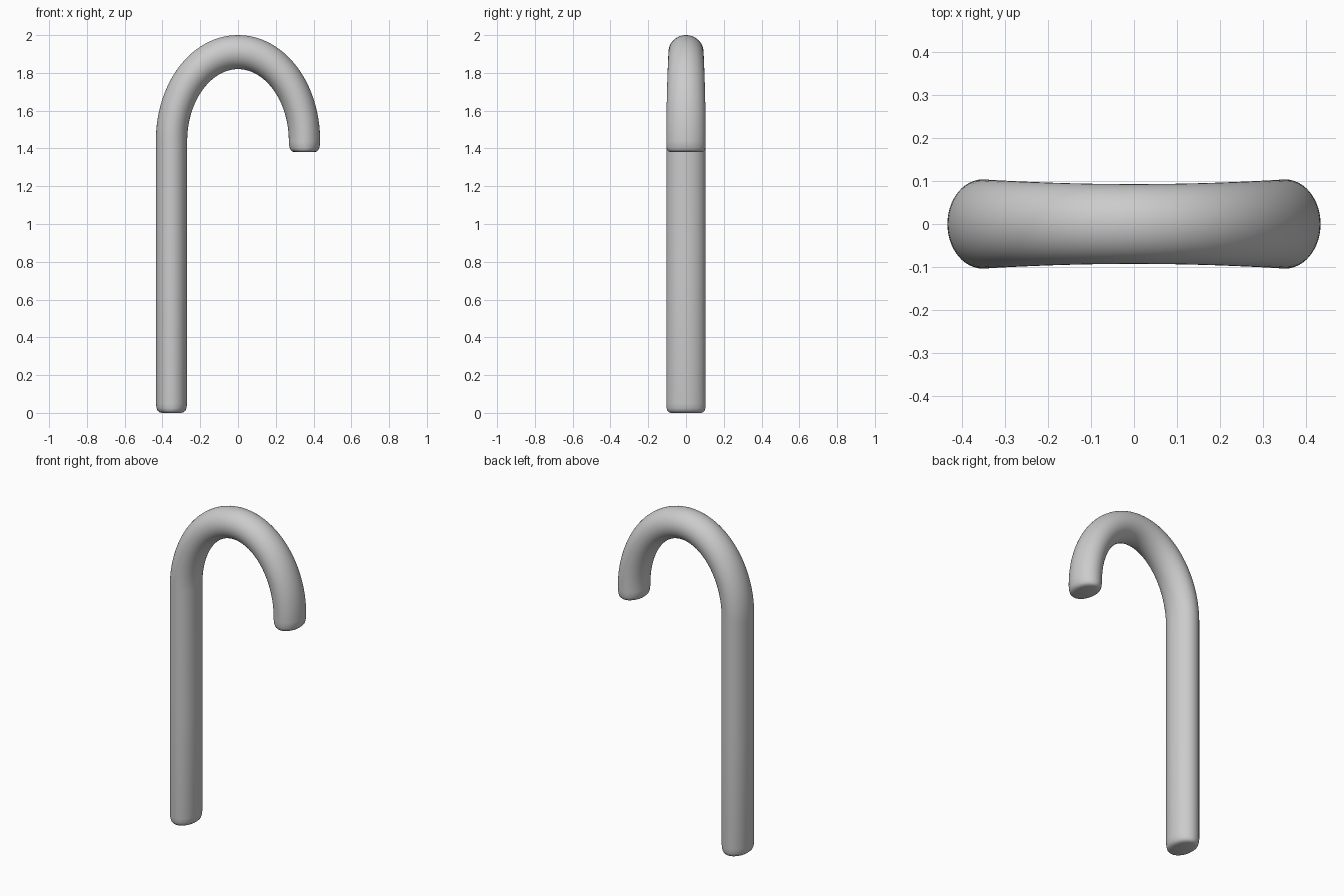
import bpy, bmesh
from math import sin, cos, pi, hypot

if "Cube" in bpy.data.objects:
    bpy.data.objects.remove(bpy.data.objects["Cube"])

SEG = 48
A, B, ZC = 0.352, 0.47, 1.44   # centre line of the hook: half width, height, spring line

# Stations: x, z, normal x, normal z, in-plane radius, depth radius
stations = []
END = [(0.0, 0.62, 0.78), (0.004, 0.78, 0.88), (0.012, 0.89, 0.95), (0.025, 0.95, 0.985), (0.05, 1, 1)]

# Rounded foot and straight shaft
for dz, kx, ky in END:
    stations.append((-A, dz, -1, 0, 0.083 * kx, 0.104 * ky))
stations.append((-A, 0.7, -1, 0, 0.083, 0.104))

# Bent handle
N = 56
for i in range(N + 1):
    t = pi - pi * i / N
    nx, nz = B * cos(t), A * sin(t)
    l = hypot(nx, nz)
    s = sin(t) ** 2
    stations.append((A * cos(t), ZC + B * sin(t), nx / l, nz / l,
                     0.083 + 0.007 * s, 0.104 - 0.011 * s))

# Rounded tip
for dz, kx, ky in reversed(END):
    stations.append((A, 1.38 + dz, 1, 0, 0.083 * kx, 0.104 * ky))

# Sweep the oval section along the stations
bm = bmesh.new()
rings = []
for x, z, nx, nz, r, d in stations:
    ring = []
    for k in range(SEG):
        a = 2 * pi * k / SEG
        ring.append(bm.verts.new((x + nx * r * cos(a), d * sin(a), z + nz * r * cos(a))))
    rings.append(ring)
for p, q in zip(rings, rings[1:]):
    for k in range(SEG):
        j = (k + 1) % SEG
        bm.faces.new((p[k], p[j], q[j], q[k]))
bm.faces.new(rings[0])
bm.faces.new(rings[-1])
bmesh.ops.recalc_face_normals(bm, faces=bm.faces)

mesh = bpy.data.meshes.new("cane")
bm.to_mesh(mesh)
bm.free()
cane = bpy.data.objects.new("cane", mesh)
bpy.context.collection.objects.link(cane)
bpy.context.view_layer.objects.active = cane
cane.select_set(True)
bpy.ops.object.shade_smooth_by_angle(angle=pi / 4)
